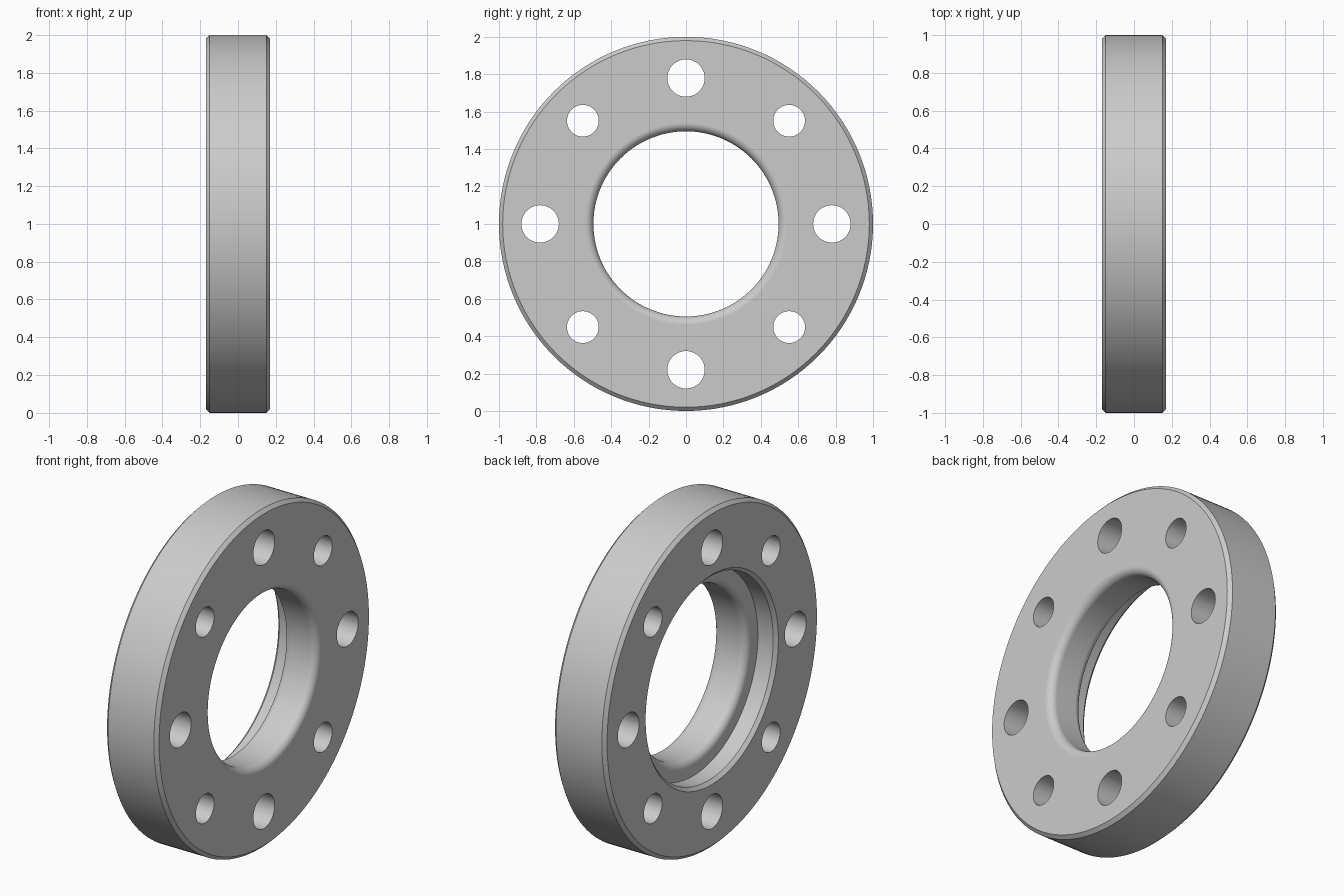
import bpy, bmesh
from math import sin, cos, pi, radians
from mathutils import Matrix, Vector

cube = bpy.data.objects.get("Cube")
if cube:
    bpy.data.objects.remove(cube, do_unlink=True)

HALF = 0.17        # half thickness along x
BEVEL = 0.02       # chamfer size
BORE = 0.495       # bore radius
FILLET = 0.045     # rounding of the bore ends
RECESS = 0.60      # counterbore radius
FLOOR = -0.05      # x of the counterbore floor
CENTRE = Vector((0, 0, 1))


def arc(cx, cr, start, end, steps=8):
    """Points of a fillet in the (x, radius) plane."""
    angles = [radians(start + (end - start) * i / steps) for i in range(steps + 1)]
    return [(cx + FILLET * cos(a), cr + FILLET * sin(a)) for a in angles]


def add_object(name, bm):
    bmesh.ops.recalc_face_normals(bm, faces=bm.faces)
    mesh = bpy.data.meshes.new(name)
    bm.to_mesh(mesh)
    bm.free()
    obj = bpy.data.objects.new(name, mesh)
    bpy.context.collection.objects.link(obj)
    return obj


# Steel-grey material
steel = bpy.data.materials.new("grey_steel")
steel.use_nodes = True
steel.diffuse_color = (0.6, 0.6, 0.6, 1)
steel.node_tree.nodes["Principled BSDF"].inputs["Base Color"].default_value = (0.6, 0.6, 0.6, 1)

# Ring cross-section: chamfered rim, rounded bore, chamfered counterbore
profile = [(-HALF, 1 - BEVEL), (-HALF + BEVEL, 1), (HALF - BEVEL, 1), (HALF, 1 - BEVEL)]
profile += arc(HALF - FILLET, BORE + FILLET, 0, -90)
profile += arc(FLOOR + FILLET, BORE + FILLET, -90, -180)
profile += [(FLOOR, RECESS), (-HALF + BEVEL, RECESS), (-HALF, RECESS + BEVEL)]

# Revolve the section around the x axis
bm = bmesh.new()
verts = [bm.verts.new((x, 0, 1 + r)) for x, r in profile]
edges = [bm.edges.new((a, b)) for a, b in zip(verts, verts[1:] + verts[:1])]
bmesh.ops.spin(bm, geom=verts + edges, cent=CENTRE, axis=(1, 0, 0),
               angle=2 * pi, steps=128, use_duplicate=False)
bmesh.ops.remove_doubles(bm, verts=bm.verts, dist=0.0001)
flange = add_object("flange_ring", bm)
flange.data.materials.append(steel)

# Eight bolt holes, alternating large and small
bm = bmesh.new()
for i in range(8):
    angle = i * pi / 4
    radius = 0.085 if i % 2 else 0.10
    spot = CENTRE + 0.78 * Vector((0, cos(angle), sin(angle)))
    bmesh.ops.create_cone(bm, cap_ends=True, segments=48, radius1=radius, radius2=radius,
                          depth=1, matrix=Matrix.Translation(spot) @ Matrix.Rotation(pi / 2, 4, 'Y'))
cutter = add_object("bolt_hole_cutter", bm)
cutter.data.materials.append(steel)
cutter.hide_render = True

bpy.ops.object.select_all(action='DESELECT')
bpy.context.view_layer.objects.active = flange
flange.select_set(True)
cut = flange.modifiers.new("bolt_holes", 'BOOLEAN')
cut.operation = 'DIFFERENCE'
cut.solver = 'EXACT'
cut.object = cutter
bpy.ops.object.modifier_apply(modifier=cut.name)
bpy.data.objects.remove(cutter, do_unlink=True)

# Smooth round surfaces, keep edges crisp and flat faces flat
bpy.ops.object.shade_smooth_by_angle(angle=radians(30))
weighted = flange.modifiers.new("flat_faces", 'WEIGHTED_NORMAL')
weighted.keep_sharp = True
